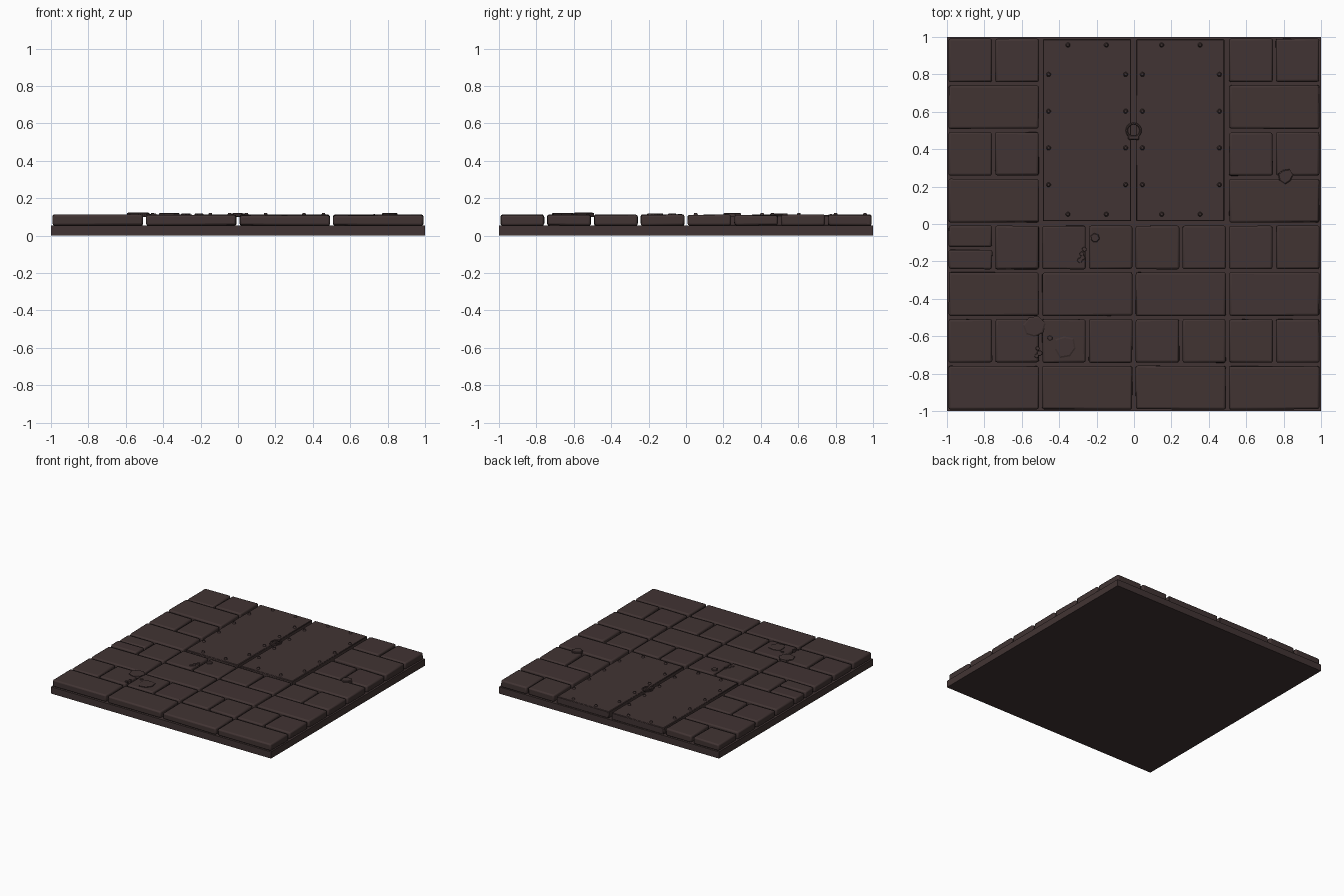
import bpy, bmesh, math, random
from mathutils import Matrix, Vector

if "Cube" in bpy.data.objects:
    bpy.data.objects.remove(bpy.data.objects["Cube"])

random.seed(4)
mat = bpy.data.materials.new("dark brown stone")
mat.diffuse_color = (0.053, 0.034, 0.033, 1)
mat.use_nodes = True
mat.node_tree.nodes["Principled BSDF"].inputs["Base Color"].default_value = mat.diffuse_color


def finish(name, bm, bevel=0.0, segments=1, smooth=True):
    """Turn a bmesh into a coloured object with an optional bevel."""
    bmesh.ops.recalc_face_normals(bm, faces=bm.faces)
    me = bpy.data.meshes.new(name)
    bm.to_mesh(me)
    bm.free()
    me.materials.append(mat)
    ob = bpy.data.objects.new(name, me)
    bpy.context.collection.objects.link(ob)
    if bevel:
        mod = ob.modifiers.new("worn edges", 'BEVEL')
        mod.width, mod.segments, mod.limit_method = bevel, segments, 'ANGLE'
    if smooth:
        bpy.ops.object.select_all(action='DESELECT')
        ob.select_set(True)
        bpy.context.view_layer.objects.active = ob
        bpy.ops.object.shade_smooth_by_angle(angle=math.radians(40))
    return ob


def box(bm, x0, x1, y0, y1, z0, z1, wobble=0.0):
    """Box whose corners can be nudged for a hand-cut look."""
    m = Matrix.LocRotScale(((x0 + x1) / 2, (y0 + y1) / 2, (z0 + z1) / 2), None,
                           (x1 - x0, y1 - y0, z1 - z0))
    verts = bmesh.ops.create_cube(bm, size=1, matrix=m)['verts']
    for v in verts:
        v.co += Vector([random.uniform(-wobble, wobble) for _ in range(3)])


# base slab
bm = bmesh.new()
box(bm, -1, 1, -1, 1, 0, 0.055)
finish("base_slab", bm, smooth=False)

# stone blocks: alternating rows of long and short stones round the hatch
GAP = 0.009
bm = bmesh.new()
for row in range(8):
    y0 = -1 + 0.25 * row
    w = 0.25 if row % 2 else 0.5
    for i in range(round(2 / w)):
        x0 = -1 + w * i
        if row >= 4 and -0.5 <= x0 < 0.5:
            continue
        spans = [(y0 + GAP, y0 + 0.25 - GAP)]
        if row == 3 and i == 0:                      # split stone
            spans = [(y0 + GAP, y0 + 0.111), (y0 + 0.127, y0 + 0.25 - GAP)]
        for a, b in spans:
            box(bm, x0 + GAP, x0 + w - GAP, a, b, 0.054,
                random.uniform(0.108, 0.113), 0.002)
finish("paving_stones", bm, 0.011, 2)

# hatch doors, split along the middle
bm = bmesh.new()
for x0, x1 in ((-0.487, -0.015), (0.011, 0.483)):
    box(bm, x0, x1, 0.015, 0.988, 0.054, 0.109)
finish("hatch_doors", bm, 0.004)

# rivets along the door edges
bm = bmesh.new()
spots = [(s * x, y) for s in (-1, 1) for x in (0.148, 0.353) for y in (0.052, 0.957)]
spots += [(s * x, y) for s in (-1, 1) for x in (0.045, 0.457) for y in (0.21, 0.407, 0.603, 0.8)]
for x, y in spots:
    bmesh.ops.create_cone(bm, cap_ends=True, segments=10, radius1=0.013, radius2=0.007,
                          depth=0.014, matrix=Matrix.Translation((x, y, 0.115)))
finish("hatch_rivets", bm)

# pull ring lying flat on the doors
bpy.ops.mesh.primitive_torus_add(location=(-0.002, 0.5, 0.114), major_radius=0.037,
                                 minor_radius=0.006, major_segments=20, minor_segments=6)
ring = bpy.context.object
ring.name = "pull_ring"
ring.data.materials.append(mat)
bpy.ops.object.shade_smooth_by_angle(angle=math.radians(40))

# clasp holding the ring
bm = bmesh.new()
box(bm, -0.031, 0.027, 0.45, 0.475, 0.1, 0.12)
finish("ring_clasp", bm, 0.004)


def chip(bm, x, y, r, top, sides=7):
    """Thin irregular stone flake."""
    turn = random.uniform(0, 6)
    rings = []
    for z, k in ((0.1, 1), (top - 0.004, 1), (top, 0.85)):
        rings.append((z, k))
    radii = [r * random.uniform(0.85, 1.1) for _ in range(sides)]
    loops = [[bm.verts.new((x + k * q * math.cos(turn + j * math.tau / sides),
                            y + k * q * math.sin(turn + j * math.tau / sides), z))
              for j, q in enumerate(radii)] for z, k in rings]
    for lo, hi in zip(loops, loops[1:]):
        for j in range(sides):
            n = (j + 1) % sides
            bm.faces.new((lo[j], lo[n], hi[n], hi[j]))
    bm.faces.new(loops[0][::-1])
    bm.faces.new(loops[-1])


# flat flakes and crumbs broken from the stones
bm = bmesh.new()
for x, y, r, top in ((-0.535, -0.55, 0.06, 0.123), (-0.37, -0.655, 0.062, 0.122),
                     (0.81, 0.255, 0.042, 0.122), (-0.21, -0.075, 0.025, 0.117)):
    chip(bm, x, y, r, top)
for x, y in ((-0.515, -0.665), (-0.505, -0.69), (-0.52, -0.705), (-0.45, -0.61),
             (-0.265, -0.135), (-0.28, -0.16), (-0.275, -0.18), (-0.29, -0.195)):
    chip(bm, x, y, random.uniform(0.011, 0.017), 0.118, 6)
finish("stone_flakes", bm, smooth=False)
